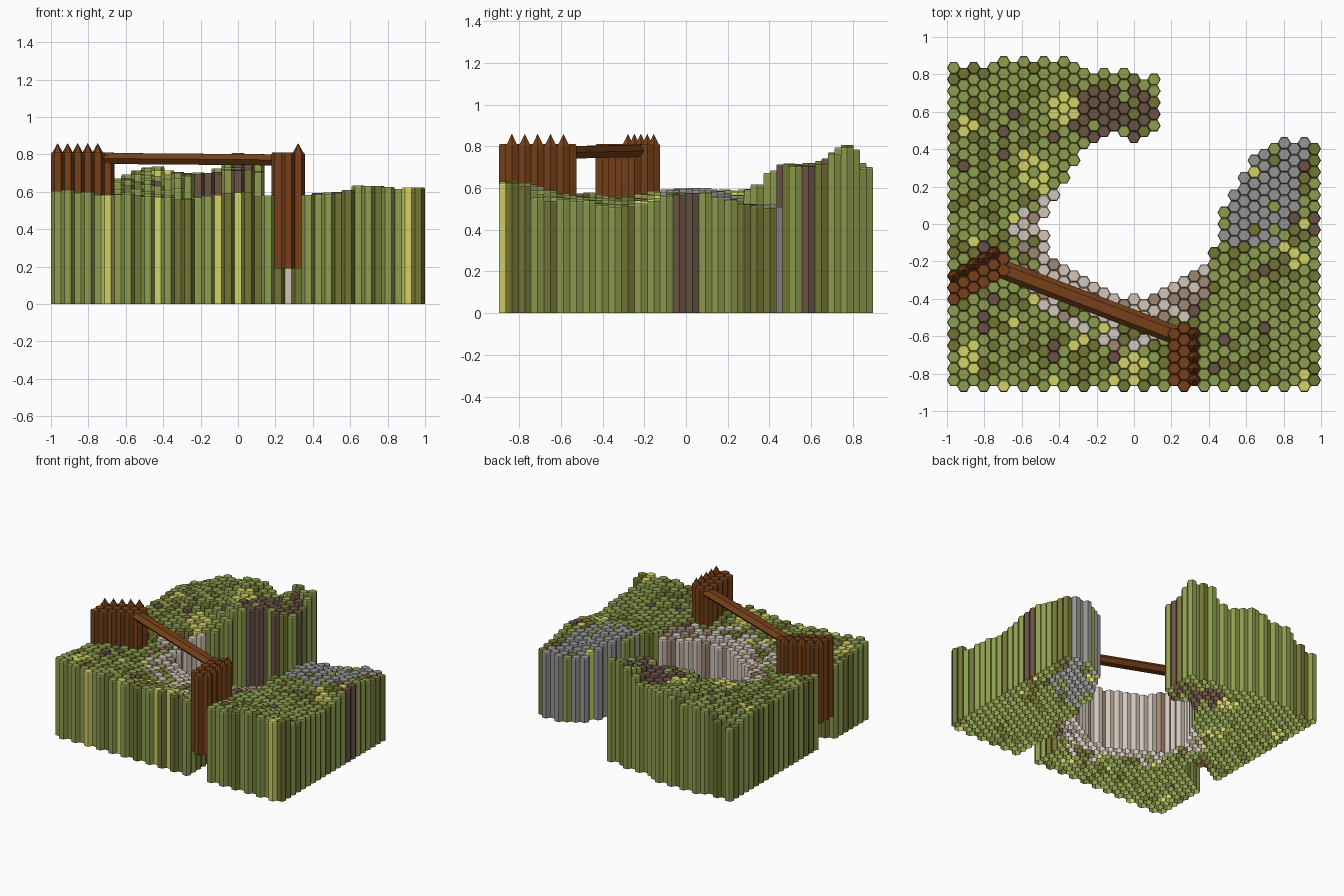
import bpy, bmesh, math, random
from mathutils import Vector, Matrix

if "Cube" in bpy.data.objects:
    bpy.data.objects.remove(bpy.data.objects["Cube"])

random.seed(4)
R = 2 / 56                      # hexagon radius
H = math.sqrt(3) * R            # hexagon row pitch

COLORS = {
    "grass": (0.55, 0.61, 0.31), "olive_grass": (0.45, 0.46, 0.22),
    "yellow_grass": (0.82, 0.82, 0.40), "earth": (0.42, 0.33, 0.28),
    "grey_stone": (0.58, 0.58, 0.57), "pale_stone": (0.82, 0.77, 0.72),
    "tan_stone": (0.62, 0.53, 0.45), "wood": (0.46, 0.26, 0.12),
}
meshes = {}


def get_bm(name):
    return meshes.setdefault(name, bmesh.new())


def column(bm, x, y, z0, z1):
    """Hexagonal column, open below, with a small chamfer round its top."""
    rings = []
    for r, z in ((R, z0), (R, z1 - .008), (R * .88, z1)):
        rings.append([bm.verts.new((x + r * math.cos(i * math.pi / 3),
                                    y + r * math.sin(i * math.pi / 3), z)) for i in range(6)])
    for lo, hi in zip(rings, rings[1:]):
        for i in range(6):
            j = (i + 1) % 6
            bm.faces.new((lo[i], lo[j], hi[j], hi[i]))
    bm.faces.new(rings[-1])


def lerp(table, x):
    if x <= table[0][0]:
        return table[0][1]
    for (a, va), (b, vb) in zip(table, table[1:]):
        if x <= b:
            return va + (vb - va) * (x - a) / (b - a)
    return table[-1][1]


# Outline of the crater opening and the back edge
SOUTH = [(-.48, 0), (-.45, -.1), (-.4, -.18), (-.3, -.26), (-.2, -.32), (0, -.365),
         (.1, -.34), (.2, -.29), (.3, -.22), (.38, -.17), (.42, -.1), (.48, .1),
         (.55, .22), (.62, .37), (.75, .44), (.85, .47), (.94, .47), (1, .44)]
NORTH = [(-.48, .02), (-.4, .17), (-.33, .28), (-.26, .39), (-.18, .47), (-.1, .48),
         (0, .44), (.06, .46), (.12, .49)]
BACK = [(-1, .87), (-.8, .87), (-.72, .9), (-.35, .9), (-.22, .84), (.14, .82)]

# Height samples of the ground
HEIGHTS = [(-1, -.9, .61), (-.5, -.9, .58), (0, -.9, .6), (.15, -.9, .58), (.4, -.9, .59),
           (.7, -.9, .63), (1, -.9, .63), (1, -.6, .54), (1, -.3, .51), (1, 0, .57),
           (.6, 0, .6), (.7, .4, .5), (1, .4, .51), (.45, -.1, .57), (-.45, 0, .46),
           (-.3, -.3, .47), (0, -.4, .46), (.3, -.25, .49), (-.6, -.1, .52),
           (-.3, -.55, .52), (0, -.6, .52), (.4, -.5, .55), (-1, -.5, .57), (-.8, 0, .59),
           (-.4, .25, .57), (-.6, .3, .58), (-1, .9, .55), (-1, .4, .58), (-.6, .55, .66),
           (-.3, .5, .70), (-.45, .75, .73), (-.6, .88, .66), (-.24, .72, .67),
           (.05, .8, .81), (.1, .6, .71), (0, .47, .71)]


def ground_height(x, y):
    num = den = 0
    for px, py, pz in HEIGHTS:
        w = 1 / (((x - px) ** 2 + (y - py) ** 2) ** 1.5 + 1e-4)
        num += w * pz
        den += w
    return num / den + random.uniform(-.008, .01)


def is_land(x, y):
    e = .022
    if x < -.49:
        return y + e <= lerp(BACK, x)
    if y + e <= lerp(SOUTH, x):
        return True
    return x < .12 and lerp(NORTH, x) <= y - e and y + e <= lerp(BACK, x)


YELLOW = [(-.85, .5), (-.35, .63), (-.55, .27), (.83, -.2), (-.87, -.7), (-.02, -.79),
          (.95, -.83)]


def ground_type(x, y):
    d = math.hypot(x, y)
    k = random.random()
    if x < .38 and y < .17 and d < .54 and x > -.6:
        if x > .2:
            return "tan_stone" if k < .6 else "pale_stone"
        return "pale_stone" if k < .8 else "tan_stone"
    if x < .4 and y < .1 and d < .66 and k < .45:
        return "pale_stone" if k < .2 else "tan_stone"
    if x > .42 and y > -.1 and x - .6 * y < .82 and k < .65:
        return "grey_stone"
    if -.28 < x < .14 and .42 < y < .74 and k < .6:
        return "earth"
    if any(math.hypot(x - a, y - b) < .09 for a, b in YELLOW) and k < .65:
        return "yellow_grass"
    return "grass" if k < .74 else "olive_grass" if k < .94 else "earth" if k < .98 else "yellow_grass"


# Wall footprints as (column, row) cells, rows counted from the front
def cell(c, r):
    return (c - 18) * 1.5 * R, -14 * H + r * H + (H / 2 if c % 2 == 0 else 0)


left_wall, left_spikes = set(), set()
for c in range(5):
    top = 9 + (c + 1) // 2
    left_wall |= {(c, top - i) for i in range(3)}
    left_spikes.add((c, top))
left_wall |= {(5, 11), (5, 10)}
right_wall = {(c, r) for c in (22, 23, 24) for r in range(5)} | {(23, 5)}
right_spikes = {(24, r) for r in range(5)}

# Hexagonal ground columns
for c in range(37):
    for r in range(30):
        x, y = cell(c, r)
        if (c, r) in left_wall or (c, r) in right_wall or not is_land(x, y):
            continue
        column(get_bm(ground_type(x, y)), x, y, 0, ground_height(x, y))

# Timber walls with pointed stakes
for name, cells, spikes in (("left_wall", left_wall, left_spikes),
                            ("right_wall", right_wall, right_spikes)):
    for c, r in sorted(cells):
        column(get_bm(name), *cell(c, r), .19, .81)
    for c, r in sorted(spikes):
        x, y = cell(c, r)
        bmesh.ops.create_cone(
            get_bm(name + "_spikes"), cap_ends=True, segments=6, radius1=.028, radius2=0,
            depth=.05, matrix=Matrix.Translation((x, y, .835)) @ Matrix.Rotation(math.pi / 6, 4, 'Z'))

# Log beam spanning the walls
a, b = Vector((-.72, -.235, .778)), Vector((.25, -.605, .77))
d = b - a
rot = Matrix.Rotation(math.atan2(d.y, d.x), 4, 'Z') @ Matrix.Rotation(-math.asin(d.z / d.length), 4, 'Y')
bmesh.ops.create_cone(
    get_bm("log_beam"), cap_ends=True, segments=6, radius1=1, radius2=1, depth=d.length,
    matrix=Matrix.Translation((a + b) / 2) @ rot @ Matrix.Diagonal((1, .05, .034, 1))
    @ Matrix.Rotation(math.pi / 2, 4, 'Y'))

# Turn every part into an object
mats = {}
for name, bm in meshes.items():
    me = bpy.data.meshes.new(name)
    bm.to_mesh(me)
    bm.free()
    key = name if name in COLORS else "wood"
    if key not in mats:
        mats[key] = bpy.data.materials.new(key)
        mats[key].diffuse_color = (*(v ** 2.2 for v in COLORS[key]), 1)
    me.materials.append(mats[key])
    ob = bpy.data.objects.new(name + "_columns" if name in COLORS else name, me)
    bpy.context.collection.objects.link(ob)

for m in bpy.data.materials:
    if m.users and not m.is_grease_pencil:
        m.use_nodes = True
        m.node_tree.nodes["Principled BSDF"].inputs["Base Color"].default_value = m.diffuse_color
